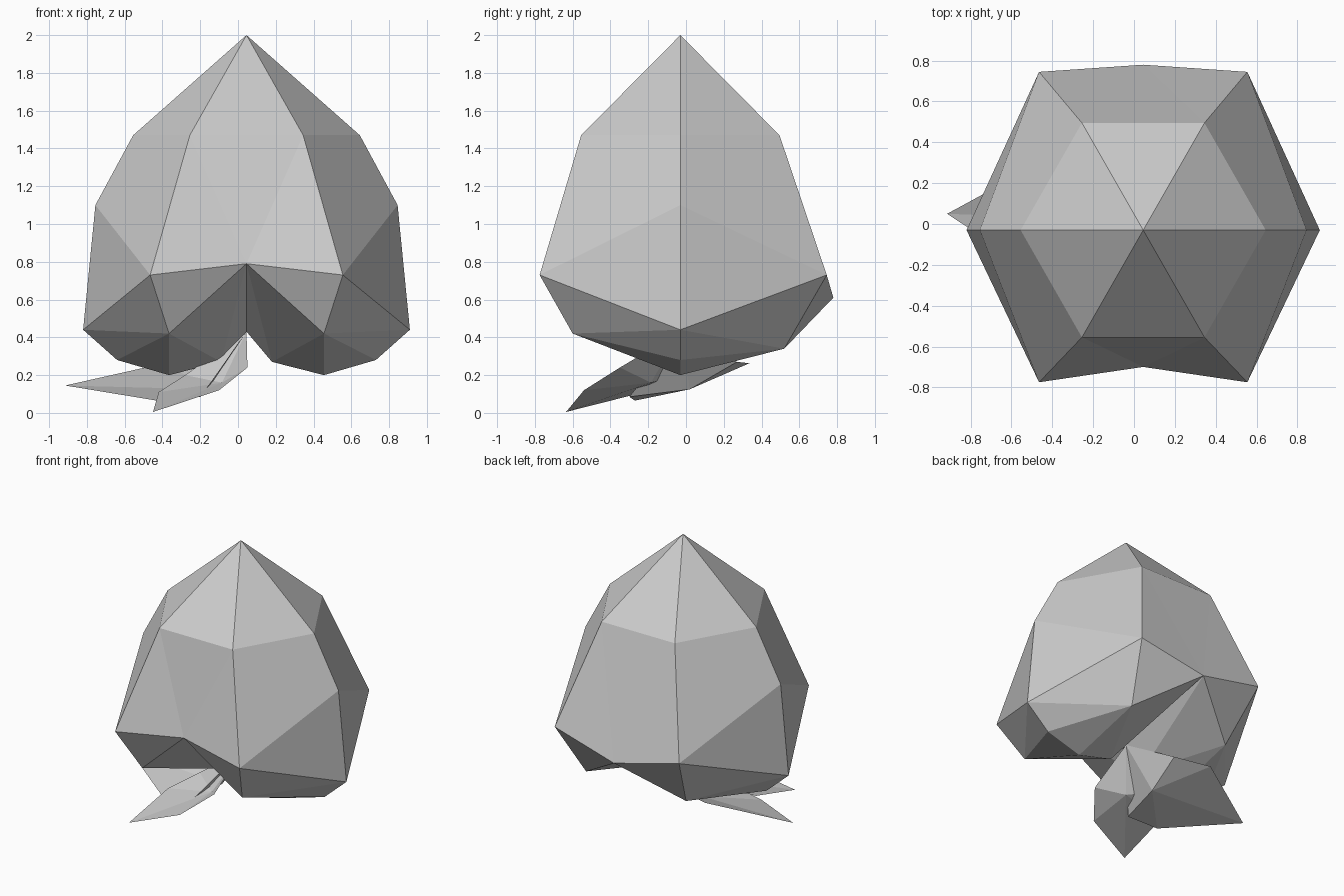
import bpy, bmesh

if "Cube" in bpy.data.objects:
    bpy.data.objects.remove(bpy.data.objects["Cube"])

CENTRE = (0.045, -0.03, 0.0)

grey = bpy.data.materials.new("plain grey")
grey.diffuse_color = (0.6, 0.6, 0.6, 1.0)
grey.use_nodes = True
grey.node_tree.nodes["Principled BSDF"].inputs["Base Color"].default_value = grey.diffuse_color


def make_object(name, points, faces, mirror=False):
    """Build flat faces from named points, optionally mirrored across x = 0."""
    bm = bmesh.new()
    for sign in ((1, -1) if mirror else (1,)):
        v = {k: bm.verts.new((p[0] * sign, p[1], p[2])) for k, p in points.items()}
        for face in faces:
            bm.faces.new([v[k] for k in face.split()])
    bmesh.ops.remove_doubles(bm, verts=bm.verts[:], dist=0.0005)
    bmesh.ops.recalc_face_normals(bm, faces=bm.faces[:])
    mesh = bpy.data.meshes.new(name)
    bm.to_mesh(mesh)
    bm.free()
    mesh.materials.append(grey)
    obj = bpy.data.objects.new(name, mesh)
    obj.location = CENTRE
    bpy.context.collection.objects.link(obj)
    return obj


# Fruit body: right half, mirrored; two lobes below a pointed top
points = {
    "apex": (0, 0, 2.0),
    "side_hi": (0.60, 0, 1.47), "side_mid": (0.80, 0, 1.10), "side_lo": (0.865, 0, 0.44),
    "outer": (0.685, 0, 0.28), "bottom": (0.41, 0, 0.20), "inner": (0.135, 0, 0.27),
    "core": (0, 0, 0.43),
}
faces = []
for e, sy, corner, mid, lobe in (
    ("f", -1, (-0.745, 0.73), (-0.67, 0.79), (-0.57, 0.42)),
    ("b", 1, (0.775, 0.73), (0.81, 0.61), (0.55, 0.34)),
):
    points[e + "ring"] = (0.30, sy * 0.525, 1.47)
    points[e + "crest"] = (0, sy * 0.525, 1.47)
    points[e + "corner"] = (0.51, *corner)
    points[e + "mid"] = (0, *mid)
    points[e + "lobe"] = (0.41, *lobe)
    faces += [s.replace("#", e) for s in (
        "apex #crest #ring", "apex #ring side_hi",
        "#crest #mid #ring", "#ring #mid #corner",
        "#ring #corner side_mid side_hi", "side_mid #corner side_lo",
        "#corner #lobe side_lo", "#corner #mid #lobe",
        "side_lo #lobe outer", "outer #lobe bottom", "bottom #lobe inner",
        "inner #lobe #mid", "inner #mid core",
    )]
make_object("fruit_body", points, faces, mirror=True)

# Leaves: root, folded spine point, two points on each edge, tip
LEAF_FACES = ["root l1 spine", "l1 l2 spine", "l2 tip spine",
              "root spine r1", "r1 spine r2", "r2 spine tip"]
LEAF_KEYS = ("root", "spine", "l1", "l2", "r1", "r2", "tip")
leaves = {
    "side_leaf": [(0, 0, 0.43), (-0.188, 0.05, 0.125),
                  (-0.172, 0.30, 0.27), (-0.435, 0.366, 0.263),
                  (-0.244, -0.27, 0.085), (-0.475, -0.24, 0.065),
                  (-0.96, 0.08, 0.145)],
    "front_leaf": [(0, 0, 0.43), (-0.13, -0.155, 0.16),
                   (-0.325, -0.02, 0.20), (-0.465, -0.19, 0.11),
                   (0.005, -0.32, 0.24), (-0.145, -0.51, 0.12),
                   (-0.495, -0.605, 0.005)],
}
for name, pts in leaves.items():
    make_object(name, dict(zip(LEAF_KEYS, pts)), LEAF_FACES)
